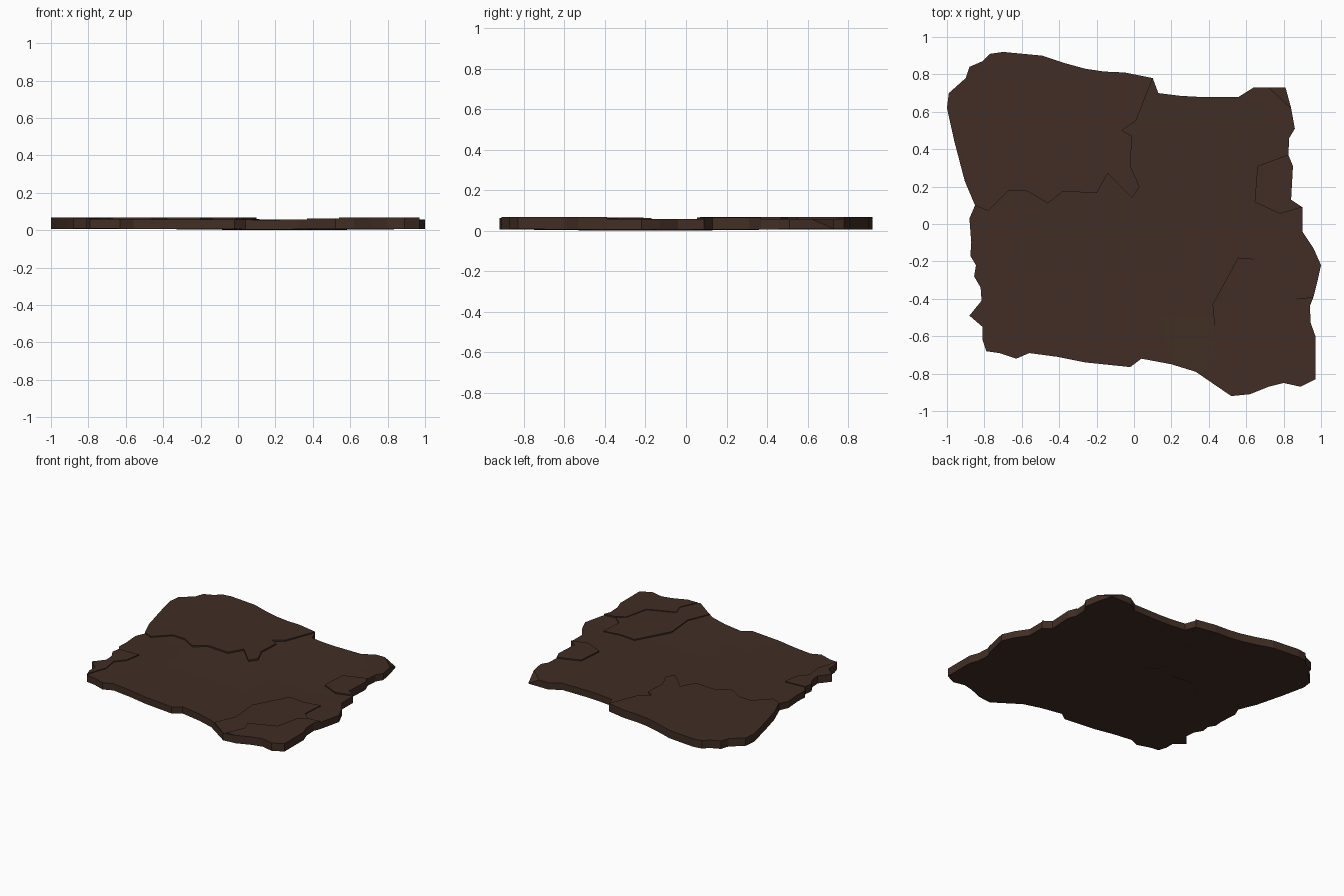
import bpy, bmesh, math
from mathutils import Vector

if "Cube" in bpy.data.objects:
    bpy.data.objects.remove(bpy.data.objects["Cube"])

mat = bpy.data.materials.new("dark_earth")
mat.diffuse_color = (0.052, 0.027, 0.018, 1)
mat.use_nodes = True
mat.node_tree.nodes["Principled BSDF"].inputs["Base Color"].default_value = mat.diffuse_color

# Outer edges of the slab, running clockwise seen from above
nw_edge = [(-.85, .10), (-.905, .23), (-.96, .44), (-1, .62), (-.99, .70), (-.90, .78),
           (-.88, .84), (-.81, .87), (-.77, .91), (-.70, .92), (-.49, .90), (-.37, .86),
           (-.26, .83), (-.16, .815), (-.05, .81), (.10, .78)]
crack = [(.01, .55), (-.065, .50), (-.01, .47), (-.02, .31), (.03, .20), (-.01, .14),
         (-.14, .27), (-.20, .165), (-.38, .175), (-.46, .11), (-.57, .175),
         (-.67, .18), (-.78, .07)]
north_edge = [(.13, .70), (.25, .685), (.34, .68), (.56, .68), (.64, .73), (.81, .73)]
east_edge = [(.84, .62), (.86, .51), (.83, .46), (.825, .37), (.85, .31), (.84, .13),
             (.90, .09), (.90, -.04), (.96, -.13), (1, -.22), (.98, -.31), (.96, -.39)]
se_edge = [(.94, -.44), (.945, -.53), (.97, -.60), (.97, -.83), (.89, -.87), (.80, -.85),
           (.72, -.87), (.62, -.91), (.52, -.92), (.33, -.79)]
south_edge = [(.20, -.75), (.04, -.72), (-.02, -.765), (-.26, -.74), (-.41, -.71),
              (-.56, -.69), (-.63, -.72), (-.72, -.69)]
west_edge = [(-.79, -.68), (-.81, -.62), (-.81, -.55), (-.88, -.49), (-.815, -.41),
             (-.82, -.34), (-.855, -.28), (-.845, -.22), (-.875, -.17), (-.87, -.10),
             (-.88, .03)]


def plate(name, outline, z0, z1, sag=0, chip=None):
    """Extruded outline, with an optional clipped corner and sagging middle."""
    bm = bmesh.new()
    face = bm.faces.new([bm.verts.new((x, y, z0)) for x, y in outline])
    ext = bmesh.ops.extrude_face_region(bm, geom=[face], use_keep_orig=True)
    for v in ext["geom"]:
        if isinstance(v, bmesh.types.BMVert):
            v.co.z = z1
    bmesh.ops.recalc_face_normals(bm, faces=bm.faces[:])
    bmesh.ops.triangulate(bm, faces=[f for f in bm.faces if len(f.verts) > 4])
    if chip:
        a, b, c = (Vector(p) for p in chip)
        n = (b - a).cross(c - a).normalized()
        if n.x < 0:
            n.negate()
        bmesh.ops.bisect_plane(bm, geom=bm.verts[:] + bm.edges[:] + bm.faces[:],
                               plane_co=a, plane_no=n, clear_outer=True)
        bmesh.ops.holes_fill(bm, edges=[e for e in bm.edges if e.is_boundary])
    if sag:
        for i in range(-3, 4):
            for n in ((1, 0, 0), (0, 1, 0)):
                bmesh.ops.bisect_plane(bm, geom=bm.verts[:] + bm.edges[:] + bm.faces[:],
                                       plane_co=(i * .25, i * .25, 0), plane_no=n)
        for v in bm.verts:
            d = (v.co.x - .25) ** 2 + (v.co.y + .2) ** 2
            v.co.z -= sag * math.exp(-d / .35)
    bmesh.ops.recalc_face_normals(bm, faces=bm.faces[:])
    me = bpy.data.meshes.new(name)
    bm.to_mesh(me)
    bm.free()
    me.materials.append(mat)
    ob = bpy.data.objects.new(name, me)
    bpy.context.collection.objects.link(ob)
    return ob


# Large ground slab with its chipped north-east corner
plate("main_slab",
      nw_edge[:1] + crack[::-1] + nw_edge[-1:] + north_edge + east_edge + se_edge
      + south_edge + west_edge, .008, .059, sag=.008,
      chip=[(.72, .73, .059), (.838, .62, .059), (.81, .73, .01)])

# Raised tile beyond the long crack
plate("corner_tile", nw_edge + crack, .007, .067)

# Low ledge and higher ledge stepping up to the south-east corner
plate("low_ledge",
      [(.37, -.81), (.44, -.65), (.42, -.43), (.557, -.18), (.68, -.19), (.81, -.17),
       (.80, -.34), (.87, -.40)] + east_edge[-1:] + se_edge[:-1], .03, .062)
plate("high_ledge",
      [(.54, -.91), (.60, -.78), (.57, -.70), (.767, -.62), (.806, -.44), (.87, -.40)]
      + east_edge[-1:] + se_edge[:-2], .03, .067)

# Thin broken flakes on the east and west edges
plate("east_flake",
      [(.66, .31), (.645, .117), (.78, .055), (.90, .09), (.84, .13), (.85, .31),
       (.825, .37)], .03, .066)
plate("west_flake",
      west_edge[:8] + [(-.68, -.21), (-.70, -.335), (-.76, -.40), (-.74, -.52),
                       (-.77, -.60)], .03, .065)
